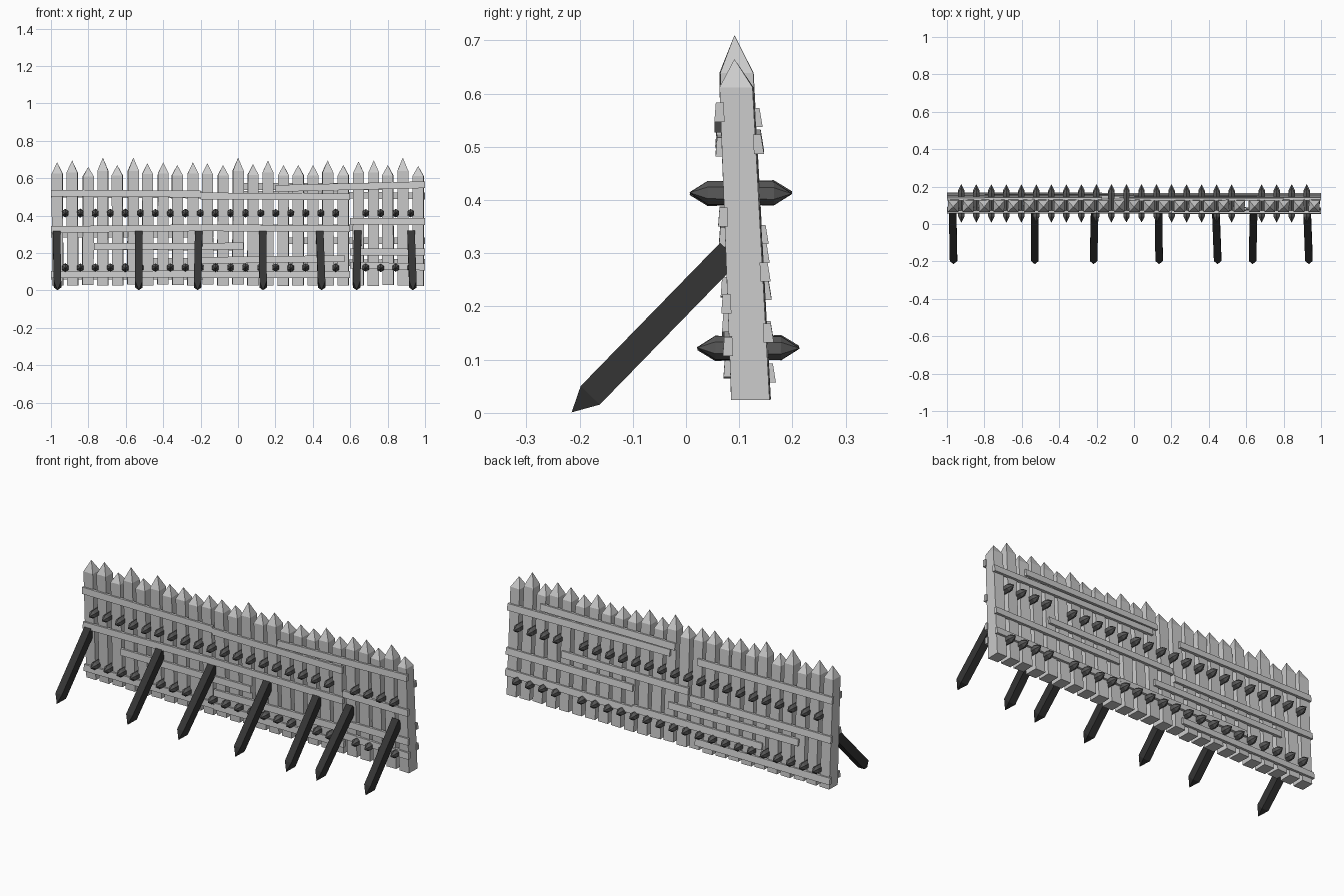
import bpy, bmesh, math, random
from mathutils import Vector, Matrix

if "Cube" in bpy.data.objects:
    bpy.data.objects.remove(bpy.data.objects["Cube"])

random.seed(4)


def mat(name, v):
    m = bpy.data.materials.new(name)
    m.diffuse_color = (v, v, v, 1)
    m.use_nodes = True
    m.node_tree.nodes["Principled BSDF"].inputs["Base Color"].default_value = m.diffuse_color
    return m


DARK = mat("dark_wood", 0.035)
IRON = mat("iron", 0.10)


def hull(name, pts, material=None):
    """Flat-faced convex part from its corner points."""
    bm = bmesh.new()
    for p in pts:
        bm.verts.new(p)
    bmesh.ops.convex_hull(bm, input=bm.verts[:])
    bmesh.ops.dissolve_limit(bm, angle_limit=0.01, verts=bm.verts[:], edges=bm.edges[:])
    bmesh.ops.recalc_face_normals(bm, faces=bm.faces[:])
    me = bpy.data.meshes.new(name)
    bm.to_mesh(me)
    bm.free()
    if material:
        me.materials.append(material)
    ob = bpy.data.objects.new(name, me)
    bpy.context.collection.objects.link(ob)


def rect(cx, cy, z, hx, hy, ang=0.0):
    r = Matrix.Rotation(ang, 3, 'Z')
    return [Vector((cx, cy, z)) + r @ Vector((sx * hx, sy * hy, 0))
            for sx in (-1, 1) for sy in (-1, 1)]


# Pointed palisade posts, leaning slightly forward
TIPS = [.685, .695, .66, .71, .67, .71, .68, .685, .67, .685, .68, .67, .71,
        .675, .695, .67, .67, .67, .695, .67, .69, .695, .67, .71, .665]
PITCH = 0.0803
for i, tip in enumerate(TIPS):
    x = (i - 12) * PITCH
    a = random.uniform(-0.05, 0.05)
    lean = random.uniform(-0.004, 0.004)
    zs = 0.615 + (tip - 0.67) * 0.6
    hull("post", rect(x, 0.122, 0.027 + random.uniform(-.003, .005), 0.030, 0.036, a)
         + rect(x + lean, 0.095, zs, 0.029, 0.031, a)
         + [Vector((x + lean, 0.091, tip))])

# Horizontal planks: x start, z start, x end, z end
FRONT = [(-1, .52, -.2, .515), (-.2, .505, .6, .50), (.2, .545, .6, .555), (.6, .555, 1, .565),
         (-1, .325, -.2, .335), (-.2, .335, .6, .33), (.6, .37, 1, .368),
         (-.77, .235, .03, .237), (-.2, .16, .57, .17), (.6, .205, 1, .205),
         (-1, .085, -.2, .088), (-.2, .083, .6, .085), (.6, .135, 1, .125)]
BACK = [(1, .505, 0, .515), (.8, .555, -.03, .555), (1, .265, .22, .265), (.66, .335, -.12, .335),
        (-.17, .51, -1, .515), (-.13, .30, -1, .30), (0, .23, -.8, .235),
        (.22, .155, -.58, .155), (1, .15, .2, .145), (-.17, .075, -1, .075)]


def plank(name, x0, z0, x1, z1, side):
    pts = []
    for x, z in ((x0, z0), (x1, z1)):
        for dz in (-.018, .018):
            zz = z + dz
            face = 0.087 - 0.036 * zz if side < 0 else 0.158 - 0.052 * zz
            # lower edge stands a little further out than the upper one
            off = 0.014 if dz < 0 else 0.010
            pts += [Vector((x, face + side * off, zz)), Vector((x, face - side * .005, zz))]
    hull(name, pts)


for p in FRONT:
    plank("front_plank", *p, -1)
for p in BACK:
    plank("back_plank", *p, 1)

# Two rows of double-ended spikes in the gaps between posts
for z, yc in ((0.413, 0.103), (0.122, 0.117)):
    for i in range(24):
        if i == 19:
            continue
        x = (i - 11.5) * PITCH
        t = random.uniform(-0.02, 0.04)
        pts = [Vector((x, yc + s * 0.096, z + s * 0.096 * t)) for s in (-1, 1)]
        for s in (-1, 1):
            for k in range(6):
                a = k * math.pi / 3 + math.pi / 6
                pts.append(Vector((x + .020 * math.cos(a), yc + s * .062,
                                   z + .022 * math.sin(a) + s * .062 * t)))
        hull("spike", pts, IRON)

# Dark diagonal braces with sharpened feet
for x, dx in ((-.97, .005), (-.53, 0), (-.21, -.006), (.132, .002),
              (.437, .010), (.64, -.006), (.925, .010)):
    top, low = Vector((x, .082, .302)), Vector((x + dx, -.180, .033))
    n = Vector((0, -.716, .698)) * 0.025
    w = Vector((.020, 0, 0))
    pts = [c + a * n + b * w for c in (top, low) for a in (-1, 1) for b in (-1, 1)]
    hull("brace", pts + [Vector((x + dx, -.215, .001))], DARK)
